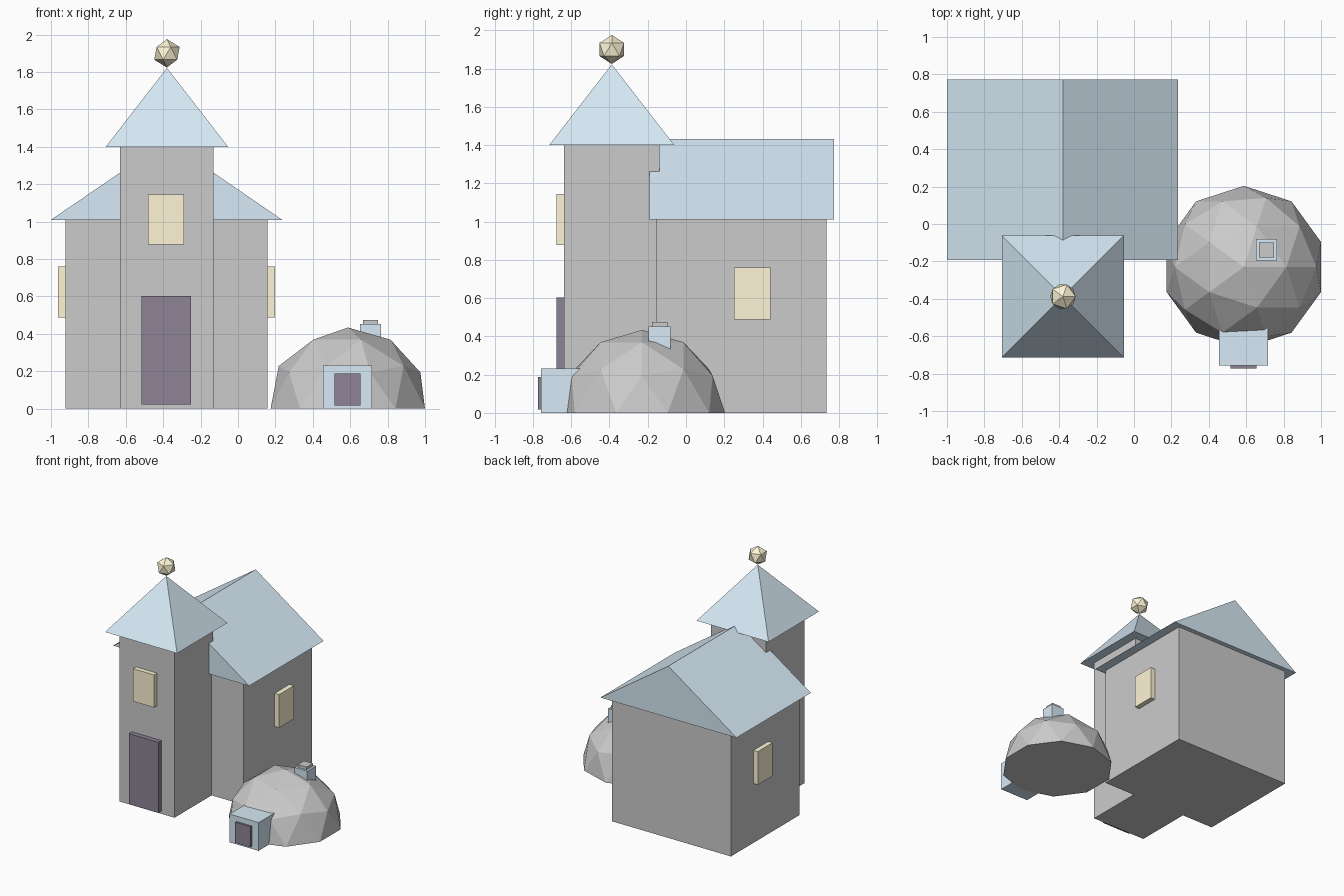
import bpy, bmesh
from mathutils import Matrix

if "Cube" in bpy.data.objects:
    bpy.data.objects.remove(bpy.data.objects["Cube"])


def material(name, rgb):
    m = bpy.data.materials.new(name)
    m.diffuse_color = (*rgb, 1)
    m.use_nodes = True
    m.node_tree.nodes["Principled BSDF"].inputs["Base Color"].default_value = m.diffuse_color
    return m


BLUE = material("roof_blue", (0.68, 0.82, 0.92))
YELLOW = material("window_yellow", (1.0, 0.92, 0.68))
DARK = material("door_dark", (0.27, 0.23, 0.30))


def add(name, bm, mat=None):
    bmesh.ops.recalc_face_normals(bm, faces=bm.faces)
    mesh = bpy.data.meshes.new(name)
    bm.to_mesh(mesh)
    bm.free()
    if mat:
        mesh.materials.append(mat)
    ob = bpy.data.objects.new(name, mesh)
    bpy.context.collection.objects.link(ob)
    return ob


def box(name, x, y, z, mat=None):
    # each of x, y, z is a (low, high) range
    bm = bmesh.new()
    bmesh.ops.create_cube(bm, size=1)
    for v in bm.verts:
        v.co = [r[0] + (c + 0.5) * (r[1] - r[0]) for c, r in zip(v.co, (x, y, z))]
    return add(name, bm, mat)


def hull(name, points, mat=None):
    # convex solid with flat n-gon sides
    bm = bmesh.new()
    for p in points:
        bm.verts.new(p)
    bmesh.ops.convex_hull(bm, input=bm.verts)
    bmesh.ops.dissolve_limit(bm, angle_limit=0.01, verts=bm.verts, edges=bm.edges)
    return add(name, bm, mat)


CX, CY = -0.38, -0.388      # tower axis

# main house and gable roof
box("house_walls", (-0.922, 0.158), (-0.157, 0.734), (0, 1.01))
hull("house_roof", [(x, y, z) for y in (-0.192, 0.773)
                    for x, z in ((-1.0, 1.01), (0.236, 1.01), (CX, 1.433))], BLUE)

# tower with pyramid roof and ball finial
box("tower_walls", (CX - 0.25, CX + 0.25), (CY - 0.25, CY + 0.25), (0, 1.4))
hull("tower_roof", [(CX + sx * 0.327, CY + sy * 0.327, 1.4)
                    for sx in (-1, 1) for sy in (-1, 1)] + [(CX, CY, 1.822)], BLUE)
bm = bmesh.new()
bmesh.ops.create_icosphere(bm, subdivisions=1, radius=0.076,
                           matrix=Matrix.Translation((CX, CY, 1.9)))
add("finial_ball", bm, YELLOW)

# door and windows
box("tower_door", (-0.517, -0.25), (-0.677, -0.6), (0.022, 0.602), DARK)
box("tower_window", (-0.48, -0.288), (-0.677, -0.6), (0.877, 1.145), YELLOW)
for side, x in (("left", (-0.962, -0.88)), ("right", (0.12, 0.199))):
    box(side + "_window", x, (0.25, 0.442), (0.487, 0.76), YELLOW)

# low-poly half dome with closed base
bm = bmesh.new()
bmesh.ops.create_icosphere(bm, subdivisions=2, radius=0.434,
                           matrix=Matrix.Translation((0.587, -0.23, 0)))
bmesh.ops.delete(bm, geom=[v for v in bm.verts if v.co.z < -0.01], context='VERTS')
bmesh.ops.holes_fill(bm, edges=[e for e in bm.edges if e.is_boundary], sides=0)
add("dome", bm)

# dome porch, door and chimney
box("porch", (0.454, 0.717), (-0.757, -0.5), (0, 0.232), BLUE)
box("porch_door", (0.516, 0.655), (-0.773, -0.72), (0.018, 0.188), DARK)
box("chimney", (0.651, 0.765), (-0.195, -0.081), (0.3, 0.452), BLUE)
box("chimney_cap", (0.668, 0.748), (-0.178, -0.098), (0.4, 0.475))
